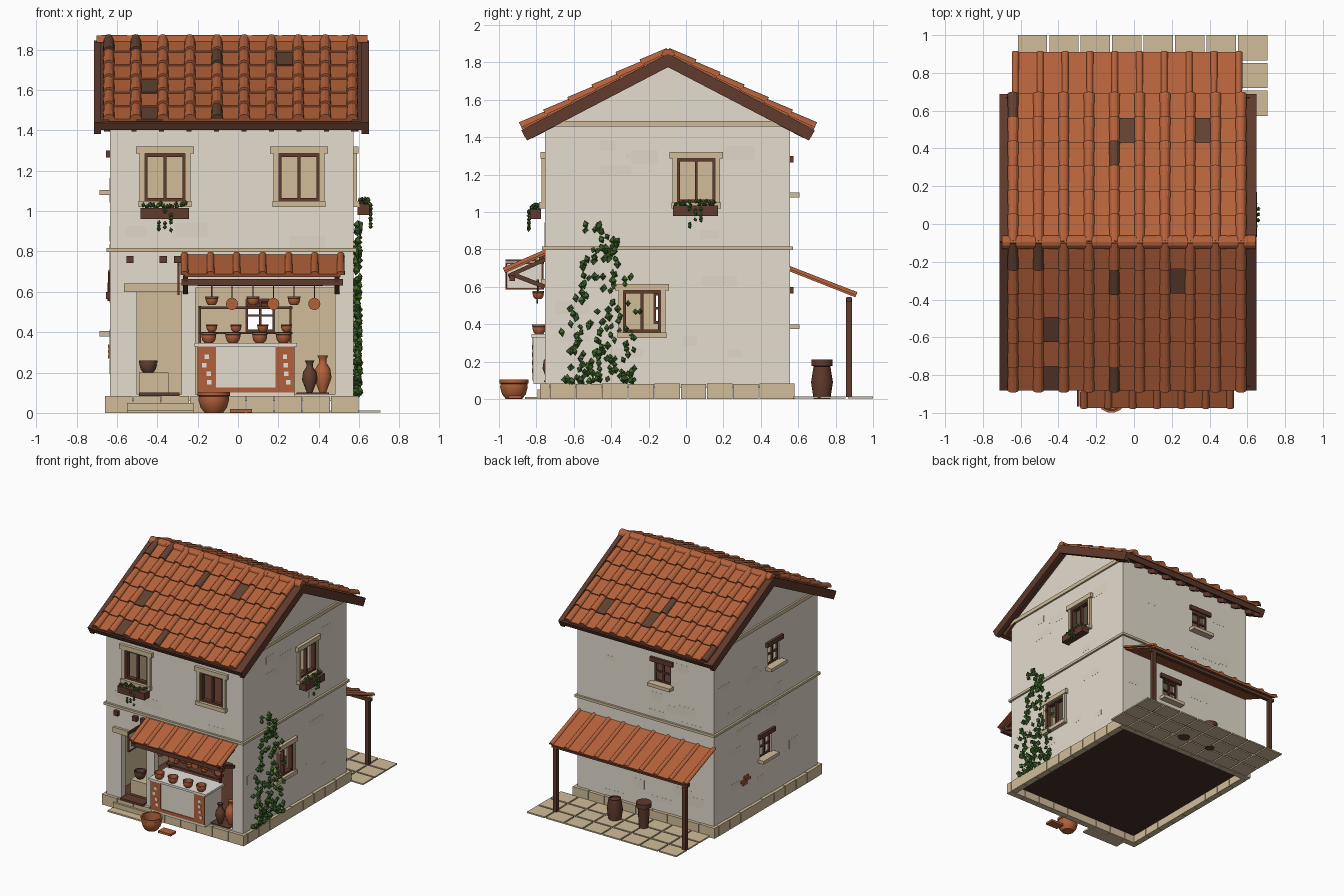
import bpy, bmesh, math, random
from mathutils import Matrix, Vector

if "Cube" in bpy.data.objects:
    bpy.data.objects.remove(bpy.data.objects["Cube"])

random.seed(4)
T = Matrix.Translation
R = lambda deg, ax: Matrix.Rotation(math.radians(deg), 4, ax)
I = Matrix()

COLOURS = dict(plaster=(.78, .72, .62), worn_plaster=(.75, .685, .58), stone=(.635, .505, .322),
               terracotta=(.455, .12, .043), burnt_tile=(.12, .052, .03), wood=(.115, .043, .026),
               leaf=(.05, .13, .022), white=(.82, .79, .75), dark_floor=(.06, .03, .021))
NAMES = list(COLOURS)
MATS = []
for n, c in COLOURS.items():
    m = bpy.data.materials.new(n)
    m.diffuse_color = (*c, 1)
    m.use_nodes = True
    m.node_tree.nodes["Principled BSDF"].inputs["Base Color"].default_value = m.diffuse_color
    MATS.append(m)


class Part:
    """Collects simple solids in one mesh object."""
    def __init__(self, name, M=I):
        self.name, self.bm, self.M = name, bmesh.new(), M

    def paint(self, faces, col):
        for f in faces:
            f.material_index = NAMES.index(col)

    def box(self, x0, x1, y0, y1, z0, z1, col, M=None):
        P = (M or self.M) @ T(((x0 + x1) / 2, (y0 + y1) / 2, (z0 + z1) / 2)) \
            @ Matrix.Diagonal((x1 - x0, y1 - y0, z1 - z0, 1))
        vs = bmesh.ops.create_cube(self.bm, size=1, matrix=P)['verts']
        self.paint({f for v in vs for f in v.link_faces}, col)

    def bar(self, p, q, w, col):
        d = Vector(q) - Vector(p)
        M = T(p) @ d.to_track_quat('Z', 'Y').to_matrix().to_4x4()
        self.box(-w / 2, w / 2, -w / 2, w / 2, 0, d.length, col, M)

    def prism(self, ring_a, ring_b, col):
        a = [self.bm.verts.new(p) for p in ring_a]
        b = [self.bm.verts.new(p) for p in ring_b]
        n = len(a)
        fs = [self.bm.faces.new((a[i], a[(i + 1) % n], b[(i + 1) % n], b[i])) for i in range(n)]
        fs += [self.bm.faces.new(a[::-1]), self.bm.faces.new(b)]
        self.paint(fs, col)
        bmesh.ops.recalc_face_normals(self.bm, faces=fs)

    def half_tube(self, M, y0, y1, r0, r1, col, n=6):
        ring = lambda y, r: [M @ Vector((r * math.cos(k * math.pi / n), y, r * math.sin(k * math.pi / n)))
                             for k in range(n + 1)]
        self.prism(ring(y0, r0), ring(y1, r1), col)

    def lathe(self, profile, loc, col, segs=14, M=I):
        rings = [[self.bm.verts.new(T(loc) @ M @ Vector((r * math.cos(2 * math.pi * k / segs),
                  r * math.sin(2 * math.pi * k / segs), z))) for k in range(segs)] for r, z in profile]
        fs = [self.bm.faces.new((a[k], a[(k + 1) % segs], b[(k + 1) % segs], b[k]))
              for a, b in zip(rings, rings[1:]) for k in range(segs)]
        self.paint(fs, col)
        bmesh.ops.remove_doubles(self.bm, verts=[v for r in rings for v in r], dist=1e-6)

    def leaf(self, p, r):
        self.lathe([(0, -r), (r * .85, 0), (0, r)], p, 'leaf', 4,
                   R(random.uniform(0, 90), 'Z') @ R(random.uniform(-35, 35), 'X'))

    def done(self, smooth=False):
        me = bpy.data.meshes.new(self.name)
        self.bm.to_mesh(me)
        for m in MATS:
            me.materials.append(m)
        ob = bpy.data.objects.new(self.name, me)
        bpy.context.collection.objects.link(ob)
        if smooth:
            bpy.ops.object.select_all(action='DESELECT')
            ob.select_set(True)
            bpy.context.view_layer.objects.active = ob
            bpy.ops.object.shade_smooth_by_angle(angle=math.radians(35))
        return ob


# Wall frames: local x runs along the wall, local -y points outwards
WALL = dict(front=T((0, -.755, 0)), right=T((.572, 0, 0)) @ R(90, 'Z'),
            back=T((0, .555, 0)) @ R(180, 'Z'), left=T((-.635, 0, 0)) @ R(-90, 'Z'))
BIG = [('front', -.362, 1.05, 1.285), ('front', .302, 1.05, 1.285),
       ('right', .055, 1.05, 1.285), ('right', -.235, .357, .58)]
SMALL = [('back', .18, 1.105, 1.265), ('back', -.11, .4, .565),
         ('left', .2, 1.105, 1.265), ('left', .1, .405, .565)]
HOLES = [(w, u - .1, u + .1, a, b) for w, u, a, b in BIG] + [(w, u - .07, u + .07, a, b) for w, u, a, b in SMALL]
HOLES += [('front', -.5, -.28, .092, .6), ('front', -.21, .48, .092, .62)]

# House shell, hollowed and pierced
shell = Part('house_walls')
outline = [(-.755, .06), (.555, .06), (.555, 1.461), (-.096, 1.8), (-.755, 1.457)]
shell.prism([(-.635, y, z) for y, z in outline], [(.572, y, z) for y, z in outline], 'plaster')
shell = shell.done()
rooms, gaps = Part('room_cutter'), Part('opening_cutter')
for z0, z1 in ((.09, .78), (.82, 1.42)):
    rooms.box(-.585, .522, -.705, .505, z0, z1, 'stone')
for w, a, b, z0, z1 in HOLES:
    gaps.box(a, b, -.05, .08, z0, z1, 'stone', WALL[w])
cutters = [rooms.done(), gaps.done()]
for c in cutters:
    c.hide_render = True
    mod = shell.modifiers.new('cut', 'BOOLEAN')
    mod.object, mod.operation, mod.solver = c, 'DIFFERENCE', 'EXACT'
cut = bpy.data.meshes.new_from_object(shell.evaluated_get(bpy.context.evaluated_depsgraph_get()))
shell.modifiers.clear()
shell.data = cut
for c in cutters:
    bpy.data.objects.remove(c)
for p in cut.polygons:
    c, n = p.center, p.normal
    inner = -.6 < c.x < .54 and -.72 < c.y < .52 and .08 < c.z < 1.43
    col = 'dark_floor' if c.z < .075 and n.z < -.5 else 'plaster'
    if inner:
        col = 'wood' if n.z > .5 else 'stone'
    p.material_index = NAMES.index(col)

# Faint worn plaster patches
patch = Part('plaster_patches')
for w, lo, hi in (('front', -.6, .54), ('right', -.72, .52), ('back', -.54, .6), ('left', -.52, .72)):
    for _ in range(16):
        u, z = random.uniform(lo, hi - .2), random.uniform(.1, 1.33)
        a, h = random.uniform(.07, .19), random.uniform(.03, .08)
        if all(w != o[0] or u + a < o[1] - .04 or u > o[2] + .04 or z + h < o[3] - .05 or z > o[4] + .05
               for o in HOLES):
            patch.box(u, u + a, -.0008, .002, z, z + h, 'worn_plaster', WALL[w])
for z, u in ((.27, -.17), (.295, -.19), (.32, -.15), (.295, -.13)):    # exposed bricks
    patch.box(u - .028, u + .028, -.009, 0, z, z + .02, 'terracotta', WALL['left'])
patch.done()

# Ring of plinth blocks, string courses, door lintel and step
base = Part('stone_plinth')
for w, lo, hi in (('front', -.66, .598), ('right', -.73, .53), ('back', -.598, .66), ('left', -.53, .73)):
    n = 9
    s = (hi - lo) / n
    for i in range(n):
        base.box(lo + i * s + .002, lo + (i + 1) * s - .002, -.025, .025, 0, .083 - .003 * (i % 2), 'stone', WALL[w])
    e = .035 if w in ('right', 'left') else -.01
    base.box(lo - e, hi + e, -.016, 0, .798, .817, 'stone', WALL[w])
    if e > 0:
        base.box(lo - .025, hi + .025, -.014, 0, 1.458, 1.488, 'stone', WALL[w])
base.box(-.55, -.22, -.795, -.775, 0, .05, 'stone')
base.box(-.55, -.22, -.86, -.775, 0, .012, 'stone')
base.box(-.565, -.26, -.775, -.74, .6, .642, 'stone')
base.done()

# Large windows with stone surrounds and wooden casements
win = Part('large_windows')
for w, u, a, b in BIG:
    win.M = WALL[w]
    for s in (-1, 1):
        win.box(*sorted((u + s * .1, u + s * .126)), -.018, .01, a - .01, b, 'stone')
        win.box(*sorted((u + s * .086, u + s * .104)), -.008, .03, a, b, 'wood')
    win.box(u - .007, u + .007, 0, .025, a, b, 'wood')
    win.box(u - .144, u + .144, -.024, .01, b, b + .036, 'stone')
    win.box(u - .132, u + .132, -.03, .02, a - .03, a, 'stone')
    for z in (a, b - .016):
        win.box(u - .1, u + .1, -.006, .028, z, z + .016, 'wood')
win.done()

# Small windows with wooden lintel and projecting sill
win = Part('small_windows')
for w, u, a, b in SMALL:
    win.M = WALL[w]
    win.box(u - .1, u + .1, -.02, .03, b, b + .035, 'wood')
    win.box(u - .1, u + .1, -.052, .02, a - .026, a, 'stone')
    for k in (-.066, 0, .066):
        win.box(u + k - .006, u + k + .006, .01, .025, a, b, 'wood')
    for z in (a, (a + b) / 2 - .006, b - .012):
        win.box(u - .07, u + .07, .01, .025, z, z + .012, 'wood')
win.done()

# Flower boxes
plants = Part('flower_boxes')
for w, u, z in (('front', -.362, .962), ('right', .05, .98)):
    plants.box(u - .12, u + .12, -.08, -.02, z, z + .054, 'wood', WALL[w])
    for i in range(36):
        hang = i > 23
        p = (u + (random.choice((-.03, 0, .03)) if hang else random.uniform(-.11, .11)),
             -.085 if hang else random.uniform(-.075, -.03),
             z + (random.uniform(-.06, .05) if hang else random.uniform(.055, .08)))
        plants.leaf(WALL[w] @ Vector(p), .014)
plants.done()

# Ivy on the right wall
ivy = Part('ivy')
for i in range(165):
    z = .09 + .86 * random.random() ** 1.5
    mid, half = -.45 - .03 * math.sin(z * 7), .2 if z < .55 else .15 if z < .75 else .09
    y = mid + random.uniform(-half, half)
    if not (-.34 < y < -.13 and .35 < z < .58 and random.random() < .6):
        ivy.leaf((random.uniform(.58, .605), y, z), random.uniform(.018, .027))
ivy.done()


def tiles(part, M, x0, pitch, cols, rows, length, r, dark_pans=(), dark_covers=(), tilt=3.2):
    """Overlapping pans and half-round covers, row 0 lowest."""
    step = length / rows
    for j in range(rows):
        L = M @ T((0, -length + (j + .52) * step, .012)) @ R(-tilt, 'X')
        h = step * .54
        for i in range(cols):
            if i < cols - 1:
                x = x0 + i * pitch
                part.box(x, x + pitch, -h, h, -.008, .007, 'burnt_tile' if (i, j) in dark_pans else 'terracotta', L)
            part.half_tube(L @ T((x0 + i * pitch, 0, .002)), -h, h, r * 1.08, r * .94,
                           'burnt_tile' if (i, j) in dark_covers else 'terracotta')


# Main roof: deck, barge boards, rafter tails, tiles
RL, RA = .88, 27.5
F = T((0, -.096, 1.84)) @ R(RA, 'X')
B = T((0, -.096, 1.84)) @ R(180, 'Z') @ R(RA, 'X')
timber, roof = Part('roof_timbers'), Part('roof_tiles')
for M, lo, hi in ((F, -.713, .648), (B, -.648, .713)):
    timber.M = M
    timber.box(lo + .01, hi - .01, -RL, 0, -.028, 0, 'wood')
    for x in (lo, hi - .035):
        timber.box(x, x + .035, -RL, 0, -.058, .006, 'wood')
    timber.box(lo, hi, -RL - .002, -RL + .02, -.036, .004, 'wood')
    for i in range(10):
        timber.box(lo + .05 + i * .136, lo + .075 + i * .136, -RL + .03, -.7, -.06, -.025, 'wood')
timber.done()
tiles(roof, F, -.64, .134, 10, 6, .872, .028, {(1, 2), (1, 0), (6, 4)}, {(0, 5), (1, 5), (4, 4), (4, 0)})
tiles(roof, B, -.566, .134, 10, 6, .872, .028, {(4, 1), (1, 1)}, {(9, 0), (5, 2)})
for i in range(9):
    roof.half_tube(T((-.7 + i * .149, -.096, 1.836)) @ R(-90, 'Z'), 0, .15, .035, .037, 'terracotta')
roof.done()

# Front awning with beam and braces
awning = Part('shop_awning')
tiles(awning, T((0, -.755, .764)) @ R(24, 'X'), -.265, .129, 7, 1, .226, .019, tilt=0)
awning.box(-.28, .52, -.945, -.915, .632, .664, 'wood')
for x in (-.26, .49):
    awning.bar((x, -.755, .6), (x, -.935, .67), .024, 'wood')
    awning.bar((x, -.755, .746), (x, -.95, .658), .022, 'wood')
for x in (-.535, -.37, -.3):
    awning.box(x - .018, x + .018, -.785, -.75, .742, .778, 'wood')
awning.done()

# Hanging sign board
sign = Part('sign_board')
sign.box(-.298, -.292, -.955, -.77, .595, .725, 'plaster')
for y0, y1, z0, z1 in ((-.965, -.755, .735, .747), (-.965, -.76, .585, .595), (-.965, -.76, .722, .731),
                       (-.965, -.957, .585, .73), (-.772, -.762, .585, .747)):
    sign.box(-.301, -.289, y0, y1, z0, z1, 'wood')
sign.done()

# Back porch, paving
porch = Part('back_porch')
tiles(porch, T((0, .555, .678)) @ R(180, 'Z') @ R(21.5, 'X'), -.555, .1314, 10, 1, .368, .018, tilt=0)
for x in (-.6, .54):
    porch.box(x - .016, x + .016, .855, .887, .01, .54, 'wood')
porch.box(-.635, .57, .857, .885, .52, .545, 'wood')
porch.done()
paving = Part('paving_slabs')
for i in range(8):
    for j in range(3):
        x, y = -.615 + i * .1665, .572 + j * .147
        paving.box(x, x + .155, y, y + .134, .002, .013, 'stone')
paving.done()

# Barrels standing through the paving
barrel = Part('barrels')
barrel.lathe([(0, 0), (.046, 0), (.06, .09), (.046, .175), (.04, .175), (.04, .165), (0, .165)], (.12, .727, 0), 'wood')
barrel.lathe([(0, 0), (.035, 0), (.045, .175), (.058, .178), (.058, .212), (0, .212)], (-.135, .727, 0), 'wood')
barrel.done(True)

# Shop counter with mosaic panels
counter = Part('shop_counter')
counter.box(-.2, .28, -.815, -.6, .08, .33, 'plaster')
counter.box(-.215, .292, -.825, -.59, .33, .347, 'white')
for x0, x1, z0, z1 in ((-.2, -.11, .1, .33), (.185, .28, .1, .33), (-.11, .185, .1, .125)):
    counter.box(x0, x1, -.821, -.815, z0, z1, 'terracotta')
for x0 in (-.185, .2):
    for i in range(4):
        x, z = x0 + random.uniform(0, .04), .14 + i * .042
        counter.box(x, x + .022, -.824, -.82, z, z + .024, 'white')
counter.done()

# Shelf, mat and hearth inside
shelf = Part('shop_shelf')
for x in (-.19, .26):
    shelf.box(x - .006, x + .006, -.6, -.58, .09, .53, 'wood')
for z in (.39, .515):
    shelf.box(-.19, .27, -.64, -.56, z, z + .012, 'wood')
shelf.box(.29, .45, -.76, -.66, .09, .1, 'wood')
shelf.box(-.49, -.29, -.79, -.7, .083, .1, 'wood')
shelf.box(-.49, -.345, -.66, -.5, .09, .2, 'stone')
shelf.done()

# Pottery
pots = Part('pottery')
BOWL = [(0, 0), (.6, 0), (.88, .35), (1.02, .85), (1, 1.1), (1.08, 1.15), (1.08, 1.4), (.92, 1.4), (.85, .6), (0, .25)]
JAR = [(0, 0), (.35, 0), (.95, 1.6), (.8, 2.6), (.4, 3.2), (.4, 3.6), (.6, 4), (.4, 4), (0, 3.6)]


def pot(prof, s, loc, col='terracotta'):
    pots.lathe([(r * s, z * s) for r, z in prof], loc, col)


pot(BOWL, .074, (-.12, -.92, 0))
for x in (-.145, -.025, .108, .225):
    pot(BOWL, .036, (x, -.785, .347))
    pot(BOWL, .026, (x + .015, -.6, .402))
for x in (-.13, .075, .278):                      # hanging pots and plates
    pot(BOWL, .03, (x, -.79, .535))
    pots.bar((x, -.79, .57), (x, -.79, .635), .006, 'wood')
    pots.lathe([(0, 0), (.03, 0), (.03, .008), (0, .008)], (x + .1, -.79, .54), 'terracotta', 14, R(90, 'X'))
    pots.bar((x + .1, -.795, .56), (x + .1, -.795, .635), .005, 'wood')
pots.box(-.2, .42, -.8, -.785, .628, .64, 'wood')
pot(JAR, .04, (.355, -.73, .1), 'burnt_tile')
pot(JAR, .046, (.42, -.69, .1))
pot(BOWL, .042, (-.445, -.6, .2), 'burnt_tile')
pots.box(-.04, .07, -.95, -.88, .003, .02, 'terracotta')
pots.done(True)
